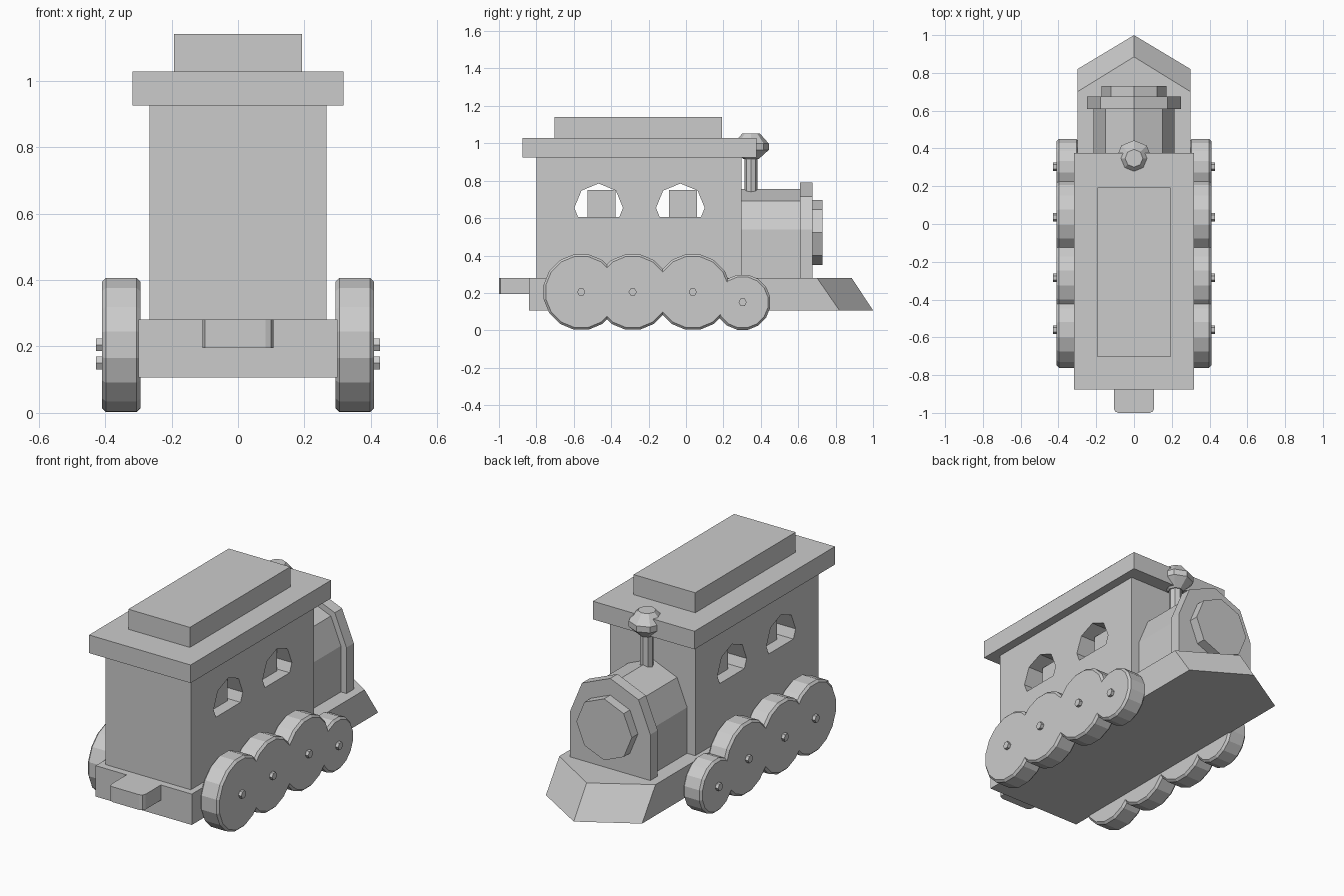
import bpy, bmesh
from math import sin, cos, pi
from mathutils import Vector

if "Cube" in bpy.data.objects:
    bpy.data.objects.remove(bpy.data.objects["Cube"], do_unlink=True)

GREY = 0.6
mat = bpy.data.materials.new("plain grey")
mat.use_nodes = True
mat.diffuse_color = (GREY, GREY, GREY, 1)
mat.node_tree.nodes["Principled BSDF"].inputs["Base Color"].default_value = (GREY, GREY, GREY, 1)


def loft(name, rings):
    """Join matching rings of points into one closed flat-shaded solid."""
    bm = bmesh.new()
    loops = [[bm.verts.new(p) for p in ring] for ring in rings]
    n = len(loops[0])
    for a, b in zip(loops, loops[1:]):
        for i in range(n):
            j = (i + 1) % n
            bm.faces.new((a[i], a[j], b[j], b[i]))
    bm.faces.new(loops[0])
    bm.faces.new(loops[-1])
    bmesh.ops.recalc_face_normals(bm, faces=bm.faces)
    mesh = bpy.data.meshes.new(name)
    bm.to_mesh(mesh)
    bm.free()
    mesh.materials.append(mat)
    ob = bpy.data.objects.new(name, mesh)
    bpy.context.collection.objects.link(ob)
    return ob


def box(name, hx, y0, y1, z0, z1):
    outline = [(-hx, y0), (hx, y0), (hx, y1), (-hx, y1)]
    return loft(name, [[(x, y, z) for x, y in outline] for z in (z0, z1)])


def circle(n, r, turn=0.0):
    return [(r * cos(2 * pi * i / n + turn), r * sin(2 * pi * i / n + turn)) for i in range(n)]


def arch(r, zc, base):
    """Upper half of an octagon standing on straight sides."""
    top = [(r * cos(i * pi / 4), zc + r * sin(i * pi / 4)) for i in range(5)]
    return top + [(-r, base), (r, base)]


def along_y(name, profile, y0, y1):
    return loft(name, [[(x, y, z) for x, z in profile] for y in (y0, y1)])


def disc_x(name, sides, y, z, steps, turn=0.0):
    """Turned part about the x axis; steps are (x, radius)."""
    return loft(name, [[(x, y + a, z + b) for a, b in circle(sides, r, turn)] for x, r in steps])


# Chassis with a pointed, sloping plough
def deck(z, side, tip):
    return [(-0.3, -0.84, z), (0.3, -0.84, z), (0.3, side, z), (0, tip, z), (-0.3, side, z)]


loft("chassis", [deck(0.107, 0.82, 1.0), deck(0.281, 0.70, 0.885)])

# Coupling tab with rounded outer corners
tab = [(0.107, -0.80), (0.107, -0.975), (0.1, -0.993), (0.083, -1.0)]
tab = tab + [(-x, y) for x, y in reversed(tab)]
loft("coupling_tab", [[(x, y, z) for x, y in tab] for z in (0.195, 0.281)])

# Cab with windows cut right through
cab = box("cab", 0.266, -0.80, 0.297, 0.27, 0.93)
window = [(0.13 * cos(i * pi / 4), 0.655 + 0.13 * sin(i * pi / 4)) for i in range(5)]
window += [(-0.11, 0.605), (0.11, 0.605)]
for i, yc in enumerate((-0.467, -0.03)):
    cutter = loft(f"window_cutter_{i}", [[(x, yc + a, z) for a, z in window] for x in (-0.5, 0.5)])
    cutter.hide_render = True
    cutter.hide_viewport = True
    cutter.display_type = 'WIRE'
    cut = cab.modifiers.new("window", 'BOOLEAN')
    cut.operation = 'DIFFERENCE'
    cut.solver = 'EXACT'
    cut.object = cutter
    box(f"window_core_{i}", 0.2, yc - 0.06, yc + 0.09, 0.6, 0.75)

# Roof
box("roof", 0.317, -0.875, 0.377, 0.925, 1.027)
box("roof_vent", 0.192, -0.703, 0.192, 1.02, 1.14)

# Boiler, front flange and round door
along_y("boiler", arch(0.215, 0.54, 0.275), 0.29, 0.62)
along_y("boiler_flange", arch(0.25, 0.54, 0.275), 0.61, 0.675)
along_y("boiler_door", [(x, z + 0.523) for x, z in circle(8, 0.173)], 0.67, 0.73)

# Chimney, turned about the z axis
chimney = [(0.70, 0.035), (0.915, 0.035), (0.9151, 0.04), (0.965, 0.095), (0.998, 0.095), (1.052, 0.047)]
loft("chimney", [[(x, y + 0.348, z) for x, y in circle(8, r)] for z, r in chimney])

# Wheels and axle pegs on both sides
WHEELS = [(-0.56, 0.205), (-0.285, 0.205), (0.036, 0.205), (0.303, 0.15)]
for side, label in ((1, "left"), (-1, "right")):
    for i, (y, r) in enumerate(WHEELS):
        rim = [(0.293, r - 0.012), (0.305, r), (0.398, r), (0.41, r - 0.012)]
        disc_x(f"{label}_wheel_{i}", 16, y, r, [(side * x, q) for x, q in rim], pi / 16)
        disc_x(f"{label}_axle_peg_{i}", 6, y, r, [(side * 0.39, 0.022), (side * 0.428, 0.022)])
